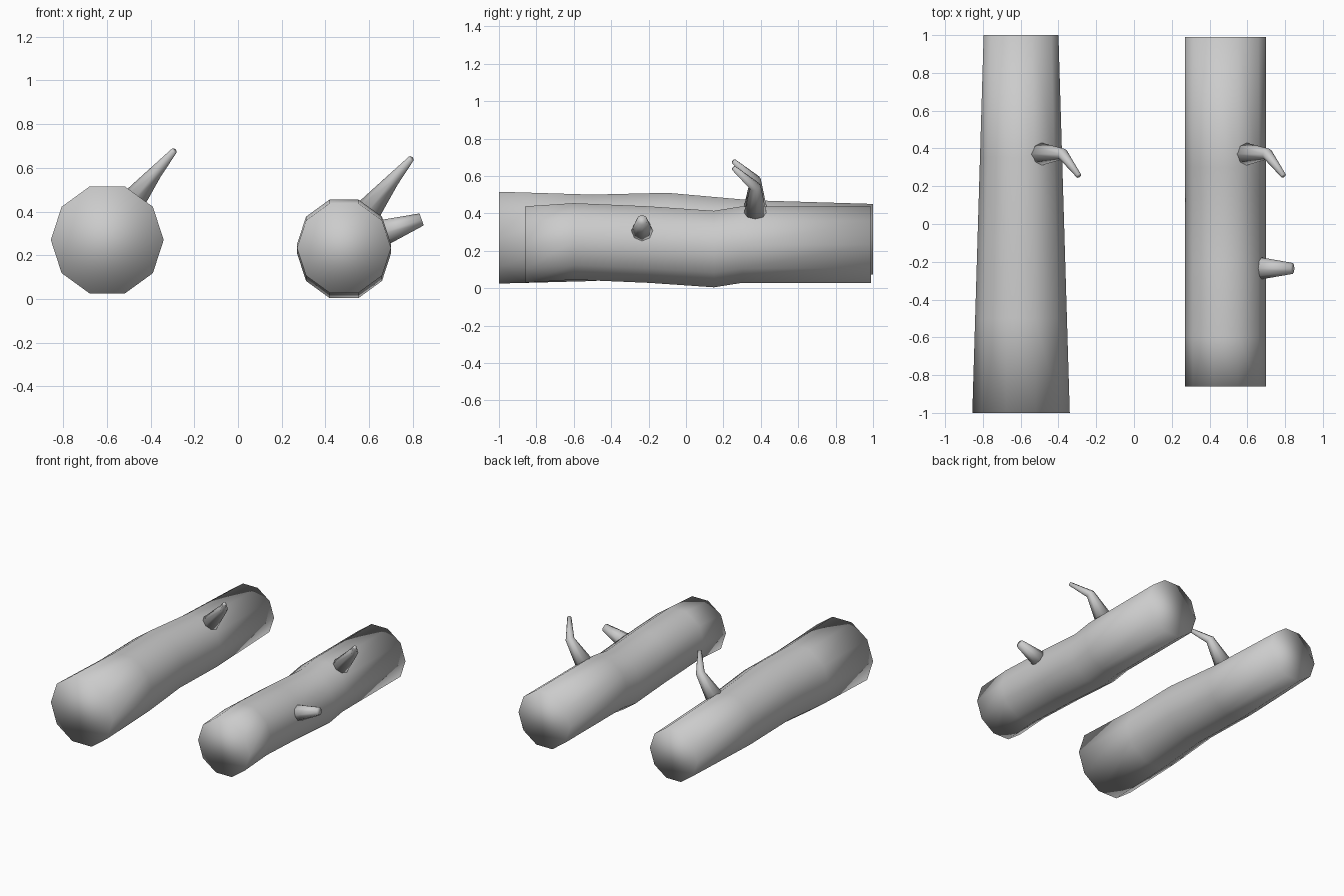
import bpy, bmesh, math
from mathutils import Vector

if "Cube" in bpy.data.objects:
    bpy.data.objects.remove(bpy.data.objects["Cube"])


def tube(name, rings, sides, axes=None):
    """Closed smooth tube through (centre, radius) rings; axes fixes the ring plane."""
    bm = bmesh.new()
    loops = []
    pts = [Vector(c) for c, r in rings]
    for i, (c, r) in enumerate(rings):
        if axes:
            u, v = axes
        else:
            d = (pts[min(i + 1, len(pts) - 1)] - pts[max(i - 1, 0)]).normalized()
            u = d.cross(Vector((0, 1, 0))).normalized()
            v = d.cross(u)
        loops.append([bm.verts.new(pts[i] + r * (math.cos(a) * u + math.sin(a) * v))
                      for a in (2 * math.pi * k / sides for k in range(sides))])
    for a, b in zip(loops, loops[1:]):
        for k in range(sides):
            n = (k + 1) % sides
            bm.faces.new((a[k], a[n], b[n], b[k]))
    bm.faces.new(loops[0])
    bm.faces.new(loops[-1])
    bmesh.ops.recalc_face_normals(bm, faces=bm.faces)
    for f in bm.faces:
        f.smooth = True
    me = bpy.data.meshes.new(name)
    bm.to_mesh(me)
    bm.free()
    ob = bpy.data.objects.new(name, me)
    bpy.context.collection.objects.link(ob)
    return ob


def log(name, x, path):
    """Ten-sided trunk along y; path holds (y, centre z, radius)."""
    return tube(name, [((x, y, z), r) for y, z, r in path], 10,
                (Vector((1, 0, 0)), Vector((0, 0, 1))))


# Trunks
log("left_log", -0.598, [(-1, 0.27, 0.258), (-0.5, 0.269, 0.243), (-0.1, 0.29, 0.231),
                         (0.35, 0.263, 0.2175), (1, 0.262, 0.198)])
log("right_log", 0.485, [(-0.86, 0.233, 0.215), (-0.6, 0.25, 0.215), (-0.2, 0.233, 0.215),
                         (0.15, 0.209, 0.215), (0.3, 0.233, 0.215), (0.99, 0.233, 0.215)])

# Bent branch stubs, one on each log
for name, dx, dz in (("left_branch", 0, 0), ("right_branch", 1.084, -0.036)):
    tube(name, [((-0.5 + dx, 0.37, 0.425 + dz), 0.063),
                ((-0.378 + dx, 0.37, 0.578 + dz), 0.031),
                ((-0.292 + dx, 0.255, 0.678 + dz), 0.014)], 8)

# Short straight stub
tube("side_stub", [((0.64, -0.235, 0.295), 0.064), ((0.84, -0.235, 0.364), 0.029)], 8)
